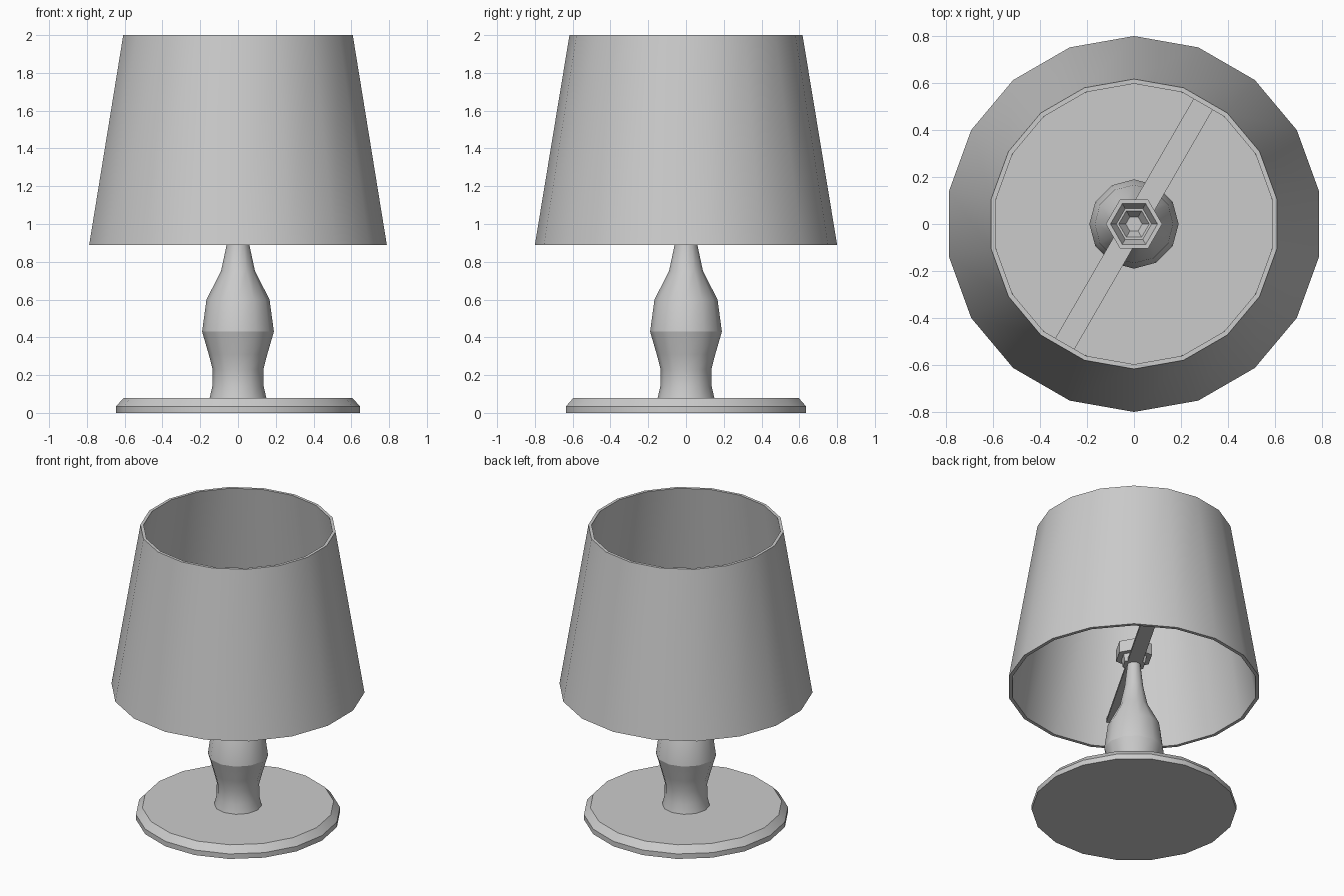
import bpy, bmesh
from math import sin, cos, pi, radians

if "Cube" in bpy.data.objects:
    bpy.data.objects.remove(bpy.data.objects["Cube"])


def lathe(name, profile, sides, turn=0.0, closed=False, smooth=30):
    """Revolve (radius, z) points around z; closed joins the profile into a ring, otherwise ends are capped."""
    bm = bmesh.new()
    rings = [[bm.verts.new((r * cos(turn + 2 * pi * i / sides),
                            r * sin(turn + 2 * pi * i / sides), z)) for i in range(sides)]
             for r, z in profile]
    pairs = list(zip(rings, rings[1:]))
    if closed:
        pairs.append((rings[-1], rings[0]))
    for a, b in pairs:
        for i in range(sides):
            j = (i + 1) % sides
            bm.faces.new((a[i], a[j], b[j], b[i]))
    if not closed:
        bm.faces.new(rings[0])
        bm.faces.new(rings[-1])
    bmesh.ops.recalc_face_normals(bm, faces=bm.faces)
    mesh = bpy.data.meshes.new(name)
    bm.to_mesh(mesh)
    bm.free()
    obj = bpy.data.objects.new(name, mesh)
    bpy.context.collection.objects.link(obj)
    if smooth:
        bpy.ops.object.select_all(action='DESELECT')
        obj.select_set(True)
        bpy.context.view_layer.objects.active = obj
        bpy.ops.object.shade_smooth_by_angle(angle=radians(smooth))
    return obj


# Round foot with a chamfered upper edge
lathe("base", [(0.645, 0), (0.645, 0.035), (0.605, 0.08)], 18)

# Turned stem, split at the crisp line around its widest point
lathe("stem_lower", [(0.15, 0.08), (0.136, 0.14), (0.134, 0.23), (0.155, 0.31), (0.19, 0.43)], 12, smooth=35)
lathe("stem_upper", [(0.19, 0.43), (0.167, 0.6), (0.09, 0.75), (0.06, 0.89), (0.042, 1.05)], 12, smooth=35)

# Hollow hexagonal bulb socket
lathe("socket", [(0.075, 1.05), (0.085, 1.10), (0.12, 1.10), (0.12, 1.18), (0.10, 1.18),
                 (0.075, 1.12), (0.065, 1.12), (0.035, 1.07)], 6, smooth=0)

# Thin bar carrying the shade
bpy.ops.mesh.primitive_cube_add(size=1, location=(0, 0, 1.06), rotation=(0, 0, radians(60)))
bar = bpy.context.object
bar.name = "shade_support_bar"
bar.scale = (1.49, 0.094, 0.02)

# Open tapered shade with wall thickness
lathe("lamp_shade", [(0.80, 0.89), (0.617, 2.0), (0.597, 2.0), (0.777, 0.89)], 18,
      turn=radians(10), closed=True)
